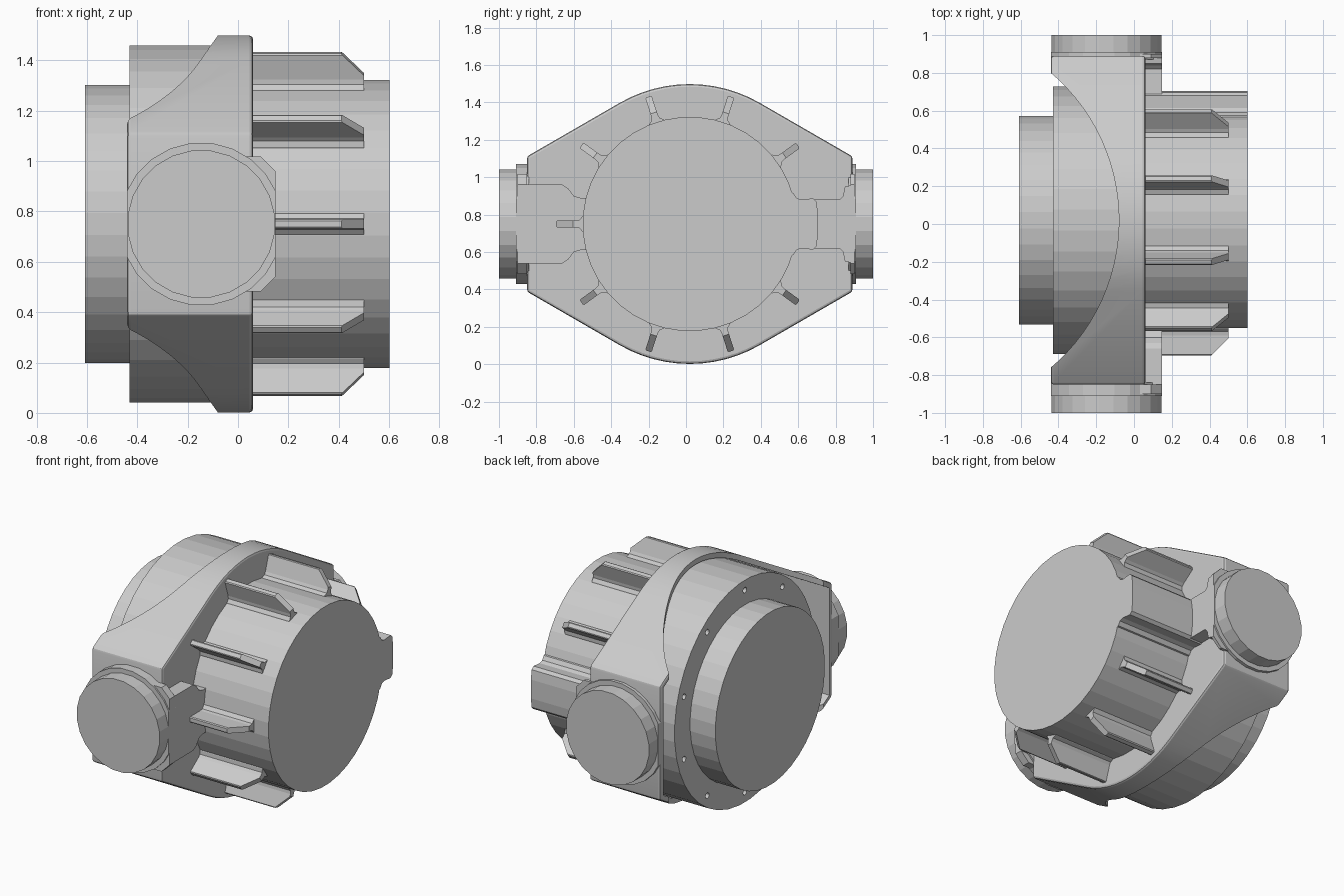
import bpy, bmesh
from math import sin, cos, radians, pi
from mathutils import Vector

if "Cube" in bpy.data.objects:
    bpy.data.objects.remove(bpy.data.objects["Cube"])

CY, CZ = 0.02, 0.75   # main axis (runs along x)


def prism(name, pts, a, b, axis='X', clips=()):
    """Extrude a 2D profile along an axis; clips are (point, normal) planes that trim it."""
    place = {'X': lambda p, t: (t, p[0], p[1]),
             'Y': lambda p, t: (p[0], t, p[1]),
             'Z': lambda p, t: (p[0], p[1], t)}[axis]
    bm = bmesh.new()
    lo = [bm.verts.new(place(p, a)) for p in pts]
    hi = [bm.verts.new(place(p, b)) for p in pts]
    n = len(pts)
    bm.faces.new(lo)
    bm.faces.new(hi)
    for i in range(n):
        j = (i + 1) % n
        bm.faces.new((lo[i], lo[j], hi[j], hi[i]))
    for co, no in clips:
        geom = bm.verts[:] + bm.edges[:] + bm.faces[:]
        cut = bmesh.ops.bisect_plane(bm, geom=geom, plane_co=co, plane_no=no, clear_outer=True)
        edges = [e for e in cut['geom_cut'] if isinstance(e, bmesh.types.BMEdge)]
        bmesh.ops.contextual_create(bm, geom=edges)
    bmesh.ops.recalc_face_normals(bm, faces=bm.faces)
    me = bpy.data.meshes.new(name)
    bm.to_mesh(me)
    bm.free()
    ob = bpy.data.objects.new(name, me)
    bpy.context.collection.objects.link(ob)
    return ob


def circle(cx, cy, r, n):
    return [(cx + r * cos(2 * pi * (i + .5) / n), cy + r * sin(2 * pi * (i + .5) / n)) for i in range(n)]


def mirror_z(half):
    """Profile of (y, half height) points mirrored about the main axis height."""
    return [(y, CZ + h) for y, h in half] + [(y, CZ - h) for y, h in reversed(half)]


def apply_mod(ob, kind, **settings):
    bpy.context.view_layer.objects.active = ob
    m = ob.modifiers.new(kind, kind)
    for k, v in settings.items():
        setattr(m, k, v)
    bpy.ops.object.modifier_apply(modifier=m.name)


def cut(ob, cutter):
    cutter.hide_render = True
    apply_mod(ob, 'BOOLEAN', operation='DIFFERENCE', object=cutter, solver='EXACT')
    bpy.data.objects.remove(cutter)


def yoke_profile(r, w):
    """Rounded top and bottom, 30 degree shoulders, flat sides."""
    s = (r * sin(radians(60)) - (w - r * .5) * .577)
    top = [(r * cos(radians(t)), r * sin(radians(t))) for t in range(60, 121, 5)]
    pts = [(w, -s), (w, s)] + top + [(-w, s), (-w, -s)] + [(-y, -z) for y, z in top]
    return [(CY + y, CZ + z) for y, z in pts]


# Yoke: hollow six-sided frame, scooped by a large vertical cylinder
yoke = prism("yoke_frame", yoke_profile(.748, .87), -.44, .06)
apply_mod(yoke, 'BEVEL', width=.014, segments=2, limit_method='ANGLE', angle_limit=radians(50))
cut(yoke, prism("pocket_cutter", yoke_profile(.715, .837), -.6, 0))
cut(yoke, prism("scoop_cutter", circle(-1.105, CY, 1.025, 96), -.5, 2, 'Z'))

# Round housing: flanged disc with bolt holes, rear cap, front barrel
disc = prism("housing_disc", circle(CY, CZ, .71, 40), -.43, .04)
for k in range(10):
    a = radians(18 + 36 * k)
    cut(disc, prism("bolt_cutter", circle(CY + .645 * cos(a), CZ + .645 * sin(a), .018, 12), -.5, -.39))
prism("rear_cap", circle(CY, CZ, .553, 40), -.608, -.42)
prism("barrel", circle(CY, CZ, .573, 40), .03, .602)

# Cooling ribs: flared root, chamfered end, missing where the boss sits
rib = [(.55, .055), (.575, .04), (.59, .022), (.61, .018), (.71, .018), (.715, .012)]
rib += [(r, -w) for r, w in reversed(rib)]
for k in range(1, 10):
    a = radians(36 * k)
    d = Vector((0, cos(a), sin(a)))
    pts = [(CY + r * cos(a) - w * sin(a), CZ + r * sin(a) + w * cos(a)) for r, w in rib]
    corner = Vector((.41, CY, CZ)) + d * .715
    prism(f"rib_{k}", pts, .05, .50, clips=[(corner, Vector((1, 0, 0)) + d)])

# Side boss along the barrel
prism("barrel_boss", mirror_z([(.5, .19), (.575, .165), (.59, .14), (.615, .13), (.68, .137),
                               (.697, .12), (.705, .06)]), .05, .602)

# Brackets joining barrel and trunnions
prism("bracket_left", mirror_z([(-.5, .14), (-.565, .14), (-.60, .15), (-.63, .19), (-.66, .21),
                                (-.90, .21)]), .05, .147)
prism("bracket_right", mirror_z([(.6, .13), (.82, .13), (.84, .15), (.85, .2), (.90, .21)]), .05, .147)

# Trunnions: trimmed collar, end disc and chamfered backing plate on each side
for side, s, root in (("left", -1, .84), ("right", 1, .87)):
    trims = [((-.44, 0, 0), (-1, 0, 0)), ((.148, 0, 0), (1, 0, 0))]
    prism(f"trunnion_collar_{side}", circle(-.146, CZ, .324, 24), s * root, s * .91, 'Y', trims)
    prism(f"trunnion_end_{side}", circle(-.146, CZ, .294, 24), s * .90, s, 'Y')
    plate = [(0, .268), (.09, .268), (.148, .21)]
    plate = [(x, CZ + h) for x, h in plate] + [(x, CZ - h) for x, h in reversed(plate)]
    prism(f"trunnion_plate_{side}", plate, s * (root + .01), s * .90, 'Y')

# Gentle smoothing on the main round bodies
for ob in list(bpy.context.scene.objects):
    bpy.ops.object.select_all(action='DESELECT')
    ob.select_set(True)
    bpy.context.view_layer.objects.active = ob
    if ob.name.startswith("yoke"):
        bpy.ops.object.shade_smooth_by_angle(angle=radians(20))
